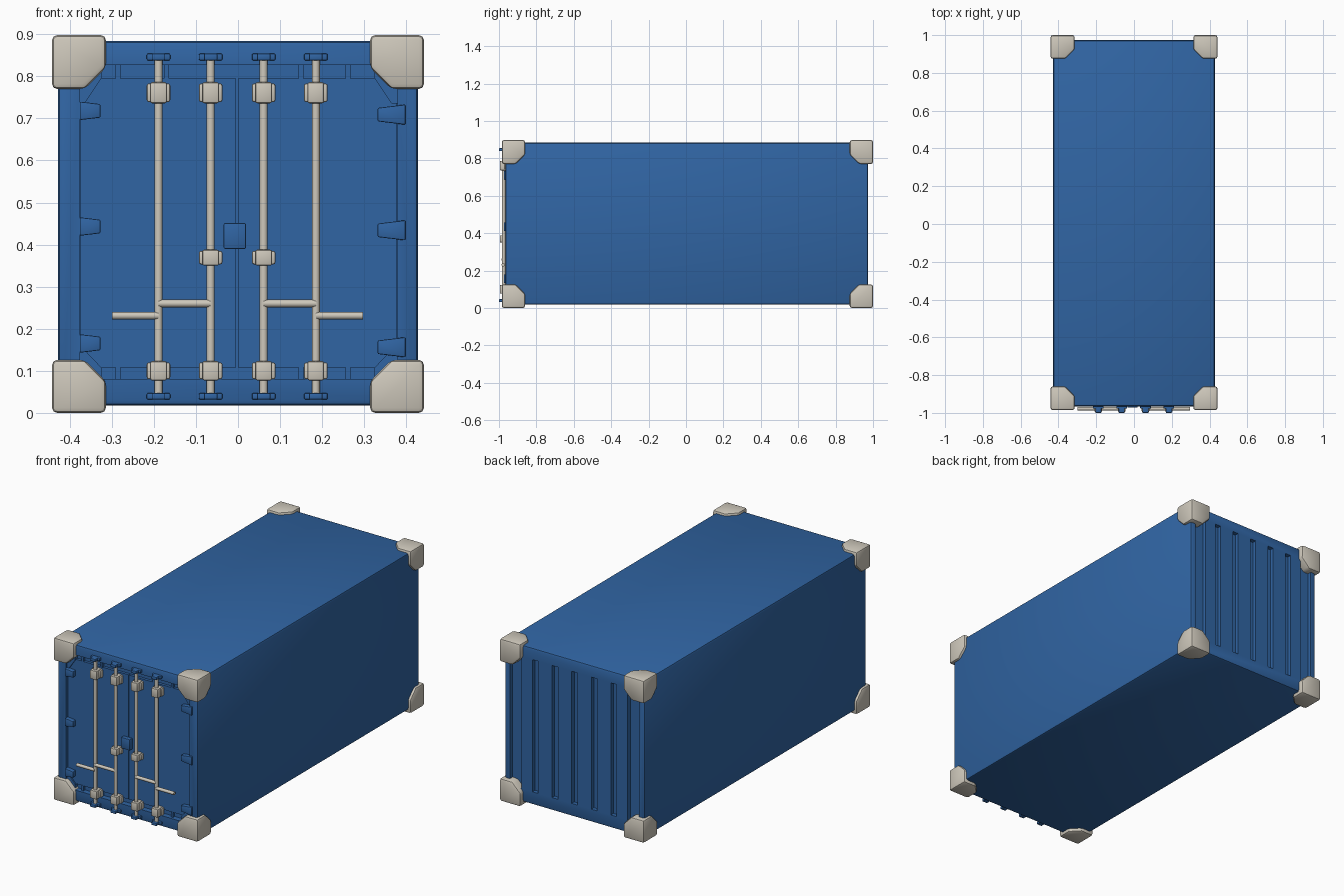
import bpy, bmesh, math
from mathutils import Matrix, Vector

if "Cube" in bpy.data.objects:
    bpy.data.objects.remove(bpy.data.objects["Cube"])


def material(name, rgb):
    m = bpy.data.materials.new(name)
    m.diffuse_color = (*rgb, 1)
    m.use_nodes = True
    m.node_tree.nodes["Principled BSDF"].inputs["Base Color"].default_value = m.diffuse_color
    return m


BLUE = material("container blue", (0.03, 0.13, 0.37))
GREY = material("warm light grey", (0.62, 0.58, 0.50))


def add_box(bm, x0, x1, y0, y1, z0, z1):
    mat = Matrix.Translation(((x0 + x1) / 2, (y0 + y1) / 2, (z0 + z1) / 2)) @ Matrix.Diagonal(
        (x1 - x0, y1 - y0, z1 - z0, 1))
    return bmesh.ops.create_cube(bm, size=1, matrix=mat)["verts"]


def add_rod(bm, a, b, r, n=16):
    a, b = Vector(a), Vector(b)
    d = b - a
    mat = Matrix.Translation((a + b) / 2) @ d.to_track_quat("Z", "Y").to_matrix().to_4x4()
    bmesh.ops.create_cone(bm, cap_ends=True, segments=n, radius1=r, radius2=r, depth=d.length, matrix=mat)


def add_prism(bm, pts, y0, y1):
    # extrude an x-z outline along y
    f = bm.faces.new([bm.verts.new((x, y0, z)) for x, z in pts])
    ext = bmesh.ops.extrude_face_region(bm, geom=[f])["geom"]
    bmesh.ops.translate(bm, vec=(0, y1 - y0, 0), verts=[v for v in ext if isinstance(v, bmesh.types.BMVert)])


def finish(bm, name, mat, bevel=0.0, smooth=True):
    bmesh.ops.recalc_face_normals(bm, faces=bm.faces)
    me = bpy.data.meshes.new(name)
    bm.to_mesh(me)
    bm.free()
    ob = bpy.data.objects.new(name, me)
    bpy.context.collection.objects.link(ob)
    me.materials.append(mat)
    bpy.ops.object.select_all(action="DESELECT")
    ob.select_set(True)
    bpy.context.view_layer.objects.active = ob
    if bevel:
        mod = ob.modifiers.new("bevel", "BEVEL")
        mod.width, mod.segments, mod.limit_method = bevel, 2, "ANGLE"
        bpy.ops.object.modifier_apply(modifier=mod.name)
    if smooth:
        bpy.ops.object.shade_smooth_by_angle(angle=math.radians(35))
    return ob


# cutters: door recess at the front, vertical grooves at the back
bm = bmesh.new()
add_box(bm, -0.376, 0.379, -1.1, -0.935, 0.08, 0.827)
for x, w in [(-0.36, 0.07), (-0.24, 0.035), (-0.12, 0.035), (0, 0.035),
             (0.12, 0.035), (0.24, 0.035), (0.36, 0.07)]:
    add_box(bm, x - w / 2, x + w / 2, 0.95, 1.1, 0.09, 0.82)
cutter = finish(bm, "recess_cutter", BLUE, smooth=False)
cutter.hide_render = True

# main body
bm = bmesh.new()
add_box(bm, -0.428, 0.428, -0.965, 0.973, 0.018, 0.884)
body = finish(bm, "container_body", BLUE, 0.012, smooth=False)
mod = body.modifiers.new("recesses", "BOOLEAN")
mod.operation, mod.object, mod.solver = "DIFFERENCE", cutter, "EXACT"
bpy.ops.object.modifier_apply(modifier=mod.name)
bpy.ops.object.shade_smooth_by_angle(angle=math.radians(30))
bpy.data.objects.remove(cutter, do_unlink=True)

# corner castings: block with chamfered inner edges
for sx in (-1, 1):
    for sy in (-1, 1):
        for sz in (-1, 1):
            bm = bmesh.new()
            yo = 0.985 if sy < 0 else 1.0
            zs = (0.77, 0.898) if sz > 0 else (0.0, 0.126)
            ys = sorted((sy * (yo - 0.125), sy * yo))
            xs = sorted((sx * 0.314, sx * 0.442))
            verts = add_box(bm, *xs, *ys, *zs)
            mid = Vector((sum(xs) / 2, sum(ys) / 2, sum(zs) / 2))
            inner = min(verts, key=lambda v: (v.co - mid).dot(Vector((sx, sy, sz))))
            bmesh.ops.bevel(bm, geom=list(inner.link_edges), offset=0.05, segments=1,
                            affect="EDGES", profile=0.5)
            finish(bm, "corner_casting", GREY, 0.012)

# door leaves
for x0, x1 in ((-0.374, -0.005), (0.0, 0.377)):
    bm = bmesh.new()
    add_box(bm, x0, x1, -0.95, -0.93, 0.108, 0.795)
    finish(bm, "door_leaf", BLUE)

# small ribs above and below the doors, and corner gussets
bm = bmesh.new()
for x in (-0.285, -0.17, 0.15, 0.262):
    for z0, z1 in ((0.075, 0.11), (0.79, 0.83)):
        add_box(bm, x - 0.006, x + 0.006, -0.951, -0.93, z0, z1)
for s in (-1, 1):
    add_prism(bm, [(s * 0.38, 0.83), (s * 0.325, 0.83), (s * 0.325, 0.795), (s * 0.365, 0.735), (s * 0.38, 0.735)],
              -0.957, -0.93)
    add_prism(bm, [(s * 0.38, 0.078), (s * 0.325, 0.078), (s * 0.325, 0.108), (s * 0.365, 0.15), (s * 0.38, 0.15)],
              -0.957, -0.93)
finish(bm, "door_ribs_and_gussets", BLUE, smooth=False)

# tapered hinges
bm = bmesh.new()
for z in (0.165, 0.443, 0.718):
    add_prism(bm, [(-0.376, z - 0.022), (-0.327, z - 0.016), (-0.327, z + 0.016), (-0.376, z + 0.022)],
              -0.974, -0.94)
    z -= 0.009
    add_prism(bm, [(0.398, z - 0.024), (0.332, z - 0.016), (0.332, z + 0.016), (0.398, z + 0.024)],
              -0.974, -0.94)
finish(bm, "hinges", BLUE, 0.003)

# lock plate between the doors
bm = bmesh.new()
add_box(bm, -0.034, 0.019, -0.972, -0.94, 0.39, 0.451)
finish(bm, "lock_plate", BLUE, 0.003)

# locking bars with clamps and end keepers
YR = -0.975
for i, x in enumerate((-0.189, -0.065, 0.061, 0.185)):
    bm = bmesh.new()
    add_rod(bm, (x, YR, 0.038), (x, YR, 0.852), 0.0095)
    finish(bm, "locking_bar", GREY)

    bm = bmesh.new()
    heights = [(0.077, 0.123), (0.736, 0.786)]
    if i in (1, 2):
        heights.append((0.35, 0.388))
    for z0, z1 in heights:
        add_box(bm, x - 0.02, x + 0.02, -0.995, -0.945, z0, z1)
        add_box(bm, x - 0.028, x + 0.028, -0.97, -0.945, z0 + 0.003, z1 - 0.003)
    finish(bm, "bar_clamps", GREY, 0.005)

    bm = bmesh.new()
    for z0, z1 in ((0.032, 0.047), (0.838, 0.854)):
        add_box(bm, x - 0.028, x + 0.028, -0.978, -0.955, z0, z1)
        add_box(bm, x - 0.016, x + 0.016, -1.0, -0.955, z0, z1)
    finish(bm, "bar_keepers", BLUE, 0.003)

# handles
bm = bmesh.new()
for xa, xb, z in ((-0.189, -0.065, 0.26), (-0.299, -0.189, 0.231),
                  (0.061, 0.185, 0.26), (0.185, 0.297, 0.231)):
    add_rod(bm, (xa, YR - 0.003, z), (xb, YR - 0.003, z), 0.009, 12)
finish(bm, "door_handles", GREY)
